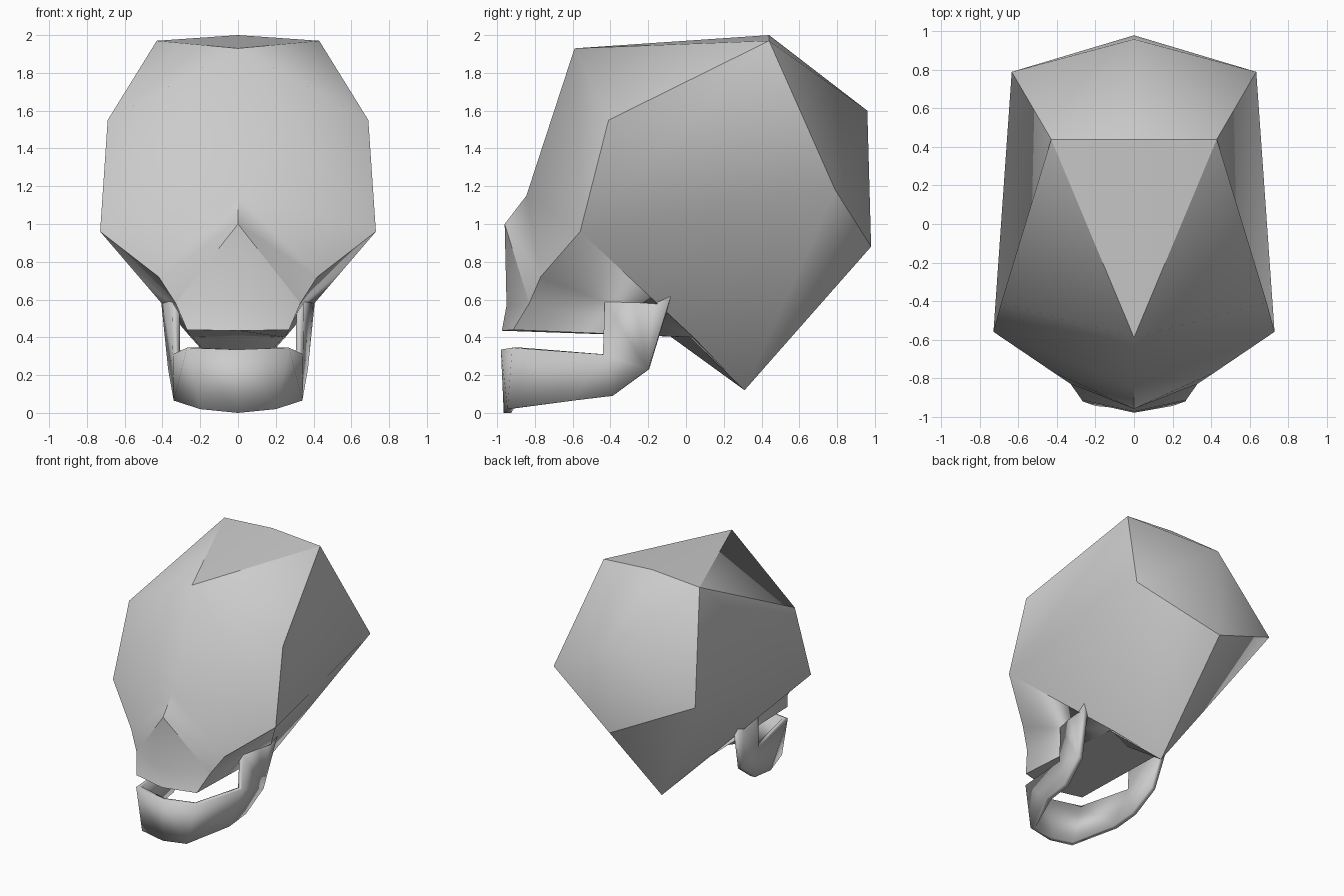
import bpy, bmesh

if "Cube" in bpy.data.objects:
    bpy.data.objects.remove(bpy.data.objects["Cube"])

bone = bpy.data.materials.new("bone grey")
bone.diffuse_color = (0.6, 0.6, 0.6, 1)
bone.use_nodes = True
bone.node_tree.nodes["Principled BSDF"].inputs["Base Color"].default_value = bone.diffuse_color


def mirrored(name, points, faces, creases, closed):
    """Build the +x half from named points, and its mirror image, as one mesh."""
    bm = bmesh.new()
    verts = {}

    def vert(key, side):
        x, y, z = points[key]
        k = (key, side if x else 0)
        if k not in verts:
            verts[k] = bm.verts.new((side * x, y, z))
        return verts[k]

    for side in (1, -1):
        for face in faces:
            f = bm.faces.new([vert(k, side) for k in face[::side]])
            f.smooth = True
    for side in (1, -1):
        for line in creases:
            for a, b in zip(line, line[1:]):
                e = bm.edges.get((vert(a, side), vert(b, side)))
                if e:
                    e.smooth = False
    if closed:
        bmesh.ops.recalc_face_normals(bm, faces=bm.faces)
    mesh = bpy.data.meshes.new(name)
    bm.to_mesh(mesh)
    bm.free()
    mesh.materials.append(bone)
    obj = bpy.data.objects.new(name, mesh)
    bpy.context.collection.objects.link(obj)
    return obj


# Cranium: crown (A B C), temple (D E), cheek and muzzle (F J R T S),
# nose (G N), back (K L M), underside (O Q U)
cranium = {
    "A": (0, -.59, 1.93), "B": (0, .44, 2), "C": (.43, .44, 1.97),
    "D": (.69, -.41, 1.55), "E": (.73, -.56, .96), "F": (.42, -.77, .72),
    "G": (0, -.845, 1.15), "N": (0, -.96, 1.0), "J": (.33, -.83, .58),
    "S": (0, -.95, .57), "T": (0, -.975, .435), "R": (.27, -.915, .44),
    "K": (0, .96, 1.6), "L": (0, .98, .88), "M": (.635, .79, 1.18),
    "O": (0, .31, .12), "Q": (.25, .04, .40), "U": (0, -.09, .41),
}
mirrored("cranium", cranium,
         "ACB BCK CMK KML CDE CEM EOM MOL EQO EFQ FJQ JRQ "
         "ADC AED AGE GFE GNF NJF NSJ STRJ TRQU UQO".split(),
         "ACDEFJRT BCML RQO UQ LO GN NJ".split(), True)

# Jaw: chin (a b c d), body (e f g), upright branch (h to m)
jaw = {
    "a": (0, -.98, .335), "b": (0, -.965, 0), "c": (.2, -.945, .02),
    "d": (.27, -.92, .345), "e": (.345, -.44, .31), "f": (.34, -.6, .065),
    "g": (.345, -.39, .09), "h": (.37, -.2, .23), "i": (.41, -.08, .62),
    "j": (.40, -.17, .60), "k": (.385, -.28, .63), "l": (.37, -.36, .63),
    "m": (.35, -.43, .59),
}
mandible = mirrored("jaw", jaw, "abcd dcf dfe efg egh ehjklm hij".split(),
                    ["dc"], False)
shell = mandible.modifiers.new("thickness", 'SOLIDIFY')
shell.thickness = 0.04
shell.offset = -1
